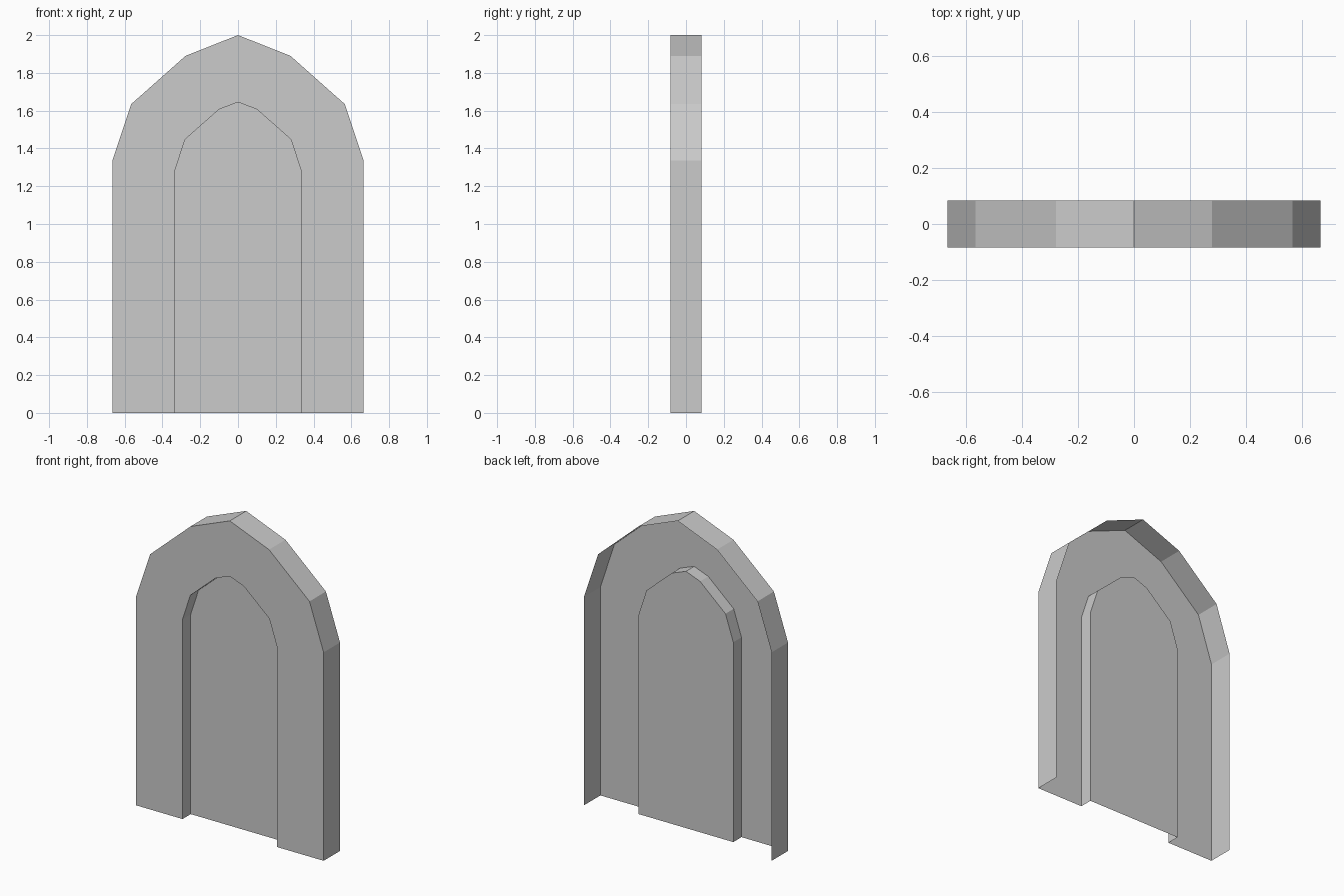
import bpy

if "Cube" in bpy.data.objects:
    bpy.data.objects.remove(bpy.data.objects["Cube"])

FRONT, PANEL, BACK = -0.083, 0.0, 0.083


def arch(half):
    """Mirror a right-hand half profile (base to apex) into a full arch."""
    return half + [(-x, z) for x, z in reversed(half[:-1])]


outer = arch([(0.665, 0), (0.665, 1.335), (0.565, 1.635), (0.278, 1.89), (0, 2.0)])
inner = arch([(0.335, 0), (0.335, 1.28), (0.28, 1.448), (0.10, 1.607), (0, 1.645)])


def loft(name, loops, cap=False):
    """Join successive open arch loops with quads; optionally fill the last loop."""
    n = len(loops[0][0])
    verts = [(x, y, z) for pts, y in loops for x, z in pts]
    faces = []
    for k in range(len(loops) - 1):
        a, b = k * n, (k + 1) * n
        faces += [(a + i, a + i + 1, b + i + 1, b + i) for i in range(n - 1)]
    if cap:
        a = (len(loops) - 1) * n
        faces.append(tuple(range(a + n - 1, a - 1, -1))[::-1])
    mesh = bpy.data.meshes.new(name)
    mesh.from_pydata(verts, [], faces)
    # Orient the shell so the frame, reveal and panel face the front
    if sum(p.normal.y for p in mesh.polygons) > 0:
        mesh.flip_normals()
    mesh.update()
    obj = bpy.data.objects.new(name, mesh)
    bpy.context.collection.objects.link(obj)
    return obj


# Outer wall, front frame, reveal and recessed panel: one shell, open at back and base
loft("arched_doorway", [(outer, BACK), (outer, FRONT), (inner, FRONT), (inner, PANEL)], cap=True)
